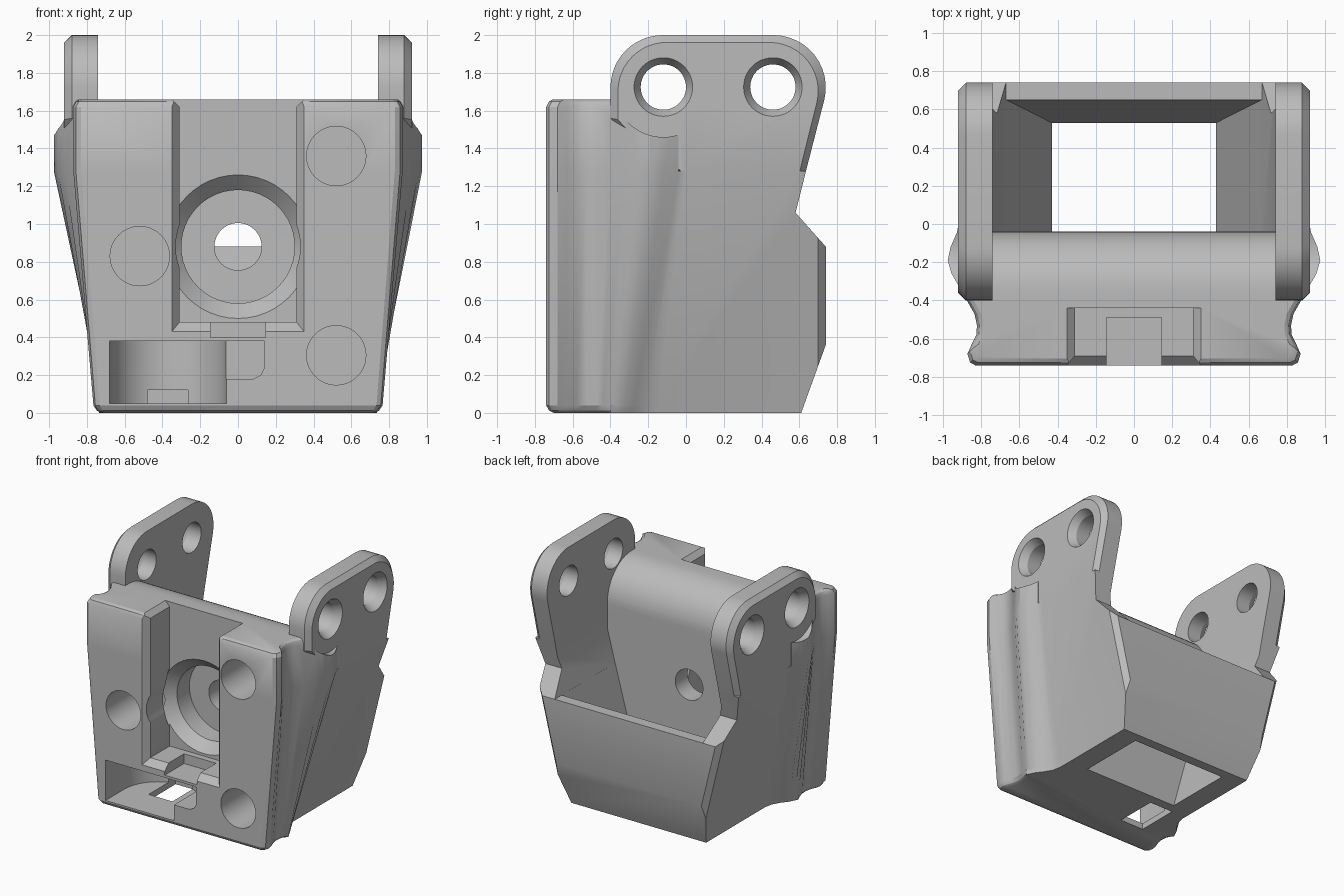
import bpy, bmesh
from math import sin, cos, pi, radians

cube = bpy.data.objects.get("Cube")
if cube:
    bpy.data.objects.remove(cube, do_unlink=True)

grey = bpy.data.materials.new("light_grey")
grey.use_nodes = True
grey.diffuse_color = (0.5, 0.5, 0.5, 1)
grey.node_tree.nodes["Principled BSDF"].inputs["Base Color"].default_value = (0.5, 0.5, 0.5, 1)


def loft(name, rings):
    """Closed solid through rings that have equal point counts."""
    bm = bmesh.new()
    loops = [[bm.verts.new(p) for p in ring] for ring in rings]
    n = len(loops[0])
    for a, b in zip(loops, loops[1:]):
        for i in range(n):
            j = (i + 1) % n
            bm.faces.new((a[i], a[j], b[j], b[i]))
    bm.faces.new(loops[0])
    bm.faces.new(loops[-1])
    bmesh.ops.recalc_face_normals(bm, faces=bm.faces)
    mesh = bpy.data.meshes.new(name)
    bm.to_mesh(mesh)
    bm.free()
    mesh.materials.append(grey)
    obj = bpy.data.objects.new(name, mesh)
    bpy.context.collection.objects.link(obj)
    return obj


def side_prism(name, profile, x0, x1):
    return loft(name, [[(x, y, z) for y, z in profile] for x in (x0, x1)])


def rect(z, x, y0, y1):
    return [(-x, y0, z), (x, y0, z), (x, y1, z), (-x, y1, z)]


def front_rect(y, x0, x1, z0, z1):
    return [(x0, y, z0), (x1, y, z0), (x1, y, z1), (x0, y, z1)]


def box(name, x0, x1, y0, y1, z0, z1):
    return loft(name, [front_rect(y, x0, x1, z0, z1) for y in (y0, y1)])


def turned(name, axis, u, v, steps, n=48):
    """Round solid along an axis; steps are (position, radius)."""
    rings = []
    for pos, r in steps:
        ring = [(u + r * cos(2 * pi * i / n), v + r * sin(2 * pi * i / n)) for i in range(n)]
        if axis == "x":
            rings.append([(pos, a, b) for a, b in ring])
        elif axis == "y":
            rings.append([(a, pos, b) for a, b in ring])
        else:
            rings.append([(a, b, pos) for a, b in ring])
    return loft(name, rings)


def combine(target, other, operation="DIFFERENCE"):
    mod = target.modifiers.new("combine", "BOOLEAN")
    mod.operation = operation
    mod.solver = "EXACT"
    mod.object = other
    bpy.context.view_layer.objects.active = target
    bpy.ops.object.modifier_apply(modifier=mod.name)
    bpy.data.objects.remove(other, do_unlink=True)


def arc(cy, cz, r, a0, a1, n=12):
    return [(cy + r * cos(radians(a0 + (a1 - a0) * i / n)),
             cz + r * sin(radians(a0 + (a1 - a0) * i / n))) for i in range(n + 1)]


# Tapered body: half outlines at the base and at the shoulder
base = [(.73, -.74), (.752, -.725), (.762, -.68), (.755, -.63), (.735, -.58), (.725, -.53),
        (.73, -.47), (.74, -.44), (.735, -.40), (.72, -.37), (.70, -.33), (.66, -.28),
        (.625, -.22), (.61, -.15), (.61, .70), (.52, .79)]
shoulder = [(.83, -.74), (.858, -.725), (.872, -.68), (.85, -.63), (.825, -.58), (.822, -.53),
            (.835, -.47), (.875, -.4), (.92, -.32), (.955, -.26), (.975, -.19), (.96, -.12),
            (.925, -.04), (.92, 0), (.92, .70), (.83, .79)]


def section(z, inset):
    t = min(z / 1.28, 1)
    half = []
    for i, (p, q) in enumerate(zip(base, shoulder)):
        x = p[0] + (q[0] - p[0]) * t - (inset if i < 8 else 0)
        y = p[1] + (q[1] - p[1]) * t + (inset if i < 3 else 0)
        half.append((x, y, z))
    return half + [(-x, y, z) for x, y, z in reversed(half)]


levels = [(0, .04), (.012, .016), (.04, 0), (1.28, 0), (1.62, 0), (1.648, .014), (1.66, .035)]
body = loft("bracket_body", [section(z, d) for z, d in levels])
combine(body, side_prism("side_outline", [
    (-1, -.1), (.574, -.1), (.74, .36), (.74, .88), (.58, 1.06), (.635, 1.28),
    (-.04, 1.28), (-.04, 2), (-1, 2)], -1.5, 1.5), "INTERSECT")

# Funnel-shaped cavity, open at the back above the rear wall
combine(body, loft("funnel", [rect(-.1, .403, -.04, .516), rect(.9, .675, -.04, .653)]))
combine(body, loft("rear_opening", [rect(.88, .67, -.04, 1), rect(1.15, .74, -.04, 1),
                                    rect(1.3, .74, -.04, 1)]))
combine(body, side_prism("rounded_crest", [(1, 1.2), (-.04, 1.2)]
                         + arc(-.35, 1.35, .31, 0, 90) + [(-.35, 2.2), (1, 2.2)], -.74, .74))

# Ears with chamfered outer rim, washer clearance and countersunk holes
ear_profile = ([(-.04, 1.28), (.635, 1.28)] + arc(.463, 1.723, .277, -14, 90)
               + arc(-.123, 1.723, .277, 90, 180) + [(-.4, 1.56), (-.3, 1.45)])
ear_rim = [(.17 + (y - .17) * .93, 1.45 + (z - 1.45) * .93 if z > 1.45 else z)
           for y, z in ear_profile]
for side in (-1, 1):
    combine(body, turned("washer_clearance", "x", -.12, 1.725,
                         [(side * .92, .265), (side * 1.2, .265)]))
    ear = loft("ear", [[(side * x, y, z) for y, z in prof] for x, prof in
                       ((.74, ear_profile), (.88, ear_profile), (.92, ear_rim))])
    combine(body, ear, "UNION")
    for y in (-.12, .46):
        combine(body, turned("ear_hole", "x", y, 1.725, [
            (side * .6, .12), (side * .86, .12), (side * .92, .155), (side * 1.1, .155)]))

# Front slot with chamfered front and top edges
combine(body, box("slot", -.31, .31, -1, -.44, .48, 2))
combine(body, loft("slot_front_chamfer", [front_rect(-.69, -.31, .31, .48, 2),
                                          front_rect(-.74, -.35, .35, .43, 2),
                                          front_rect(-.8, -.35, .35, .43, 2)]))
combine(body, loft("slot_top_chamfer", [rect(1.62, .31, -1, -.44), rect(1.66, .35, -1, -.44),
                                        rect(1.8, .35, -1, -.44)]))
combine(body, box("slot_notch", -.145, .145, -1, -.49, .40, .6))

# Central stepped bore
combine(body, turned("bore", "y", 0, .88, [(-1, .33), (-.5, .33), (-.45, .39), (-.36, .30),
                                          (-.2, .30), (-.199, .125), (.1, .125)]))

# Round sockets in the front face
for x, z in ((.52, 1.36), (.52, .305), (-.52, .83)):
    combine(body, turned("socket", "y", x, z, [(-1, .157), (-.38, .157)]))

# Lower pocket with a rounded back, drain opening and side recess
pocket = [(-.68, -1), (-.06, -1)] + arc(-.37, -.5, .31, 0, 180, 24)
combine(body, loft("pocket", [[(x, y, z) for x, y in pocket] for z in (.05, .38)]))
combine(body, box("drain", -.48, -.265, -.47, -.12, -.1, .12))
recess = [(-.1, .18), (.08, .18), (.12, .2), (.14, .24), (.14, .38), (-.1, .38)]
combine(body, loft("side_recess", [[(x, y, z) for x, z in recess] for y in (-1, -.45)]))

# Smooth curved surfaces, keep edges sharp
bpy.ops.object.select_all(action="DESELECT")
body.select_set(True)
bpy.context.view_layer.objects.active = body
bpy.ops.object.shade_smooth_by_angle(angle=radians(28))
